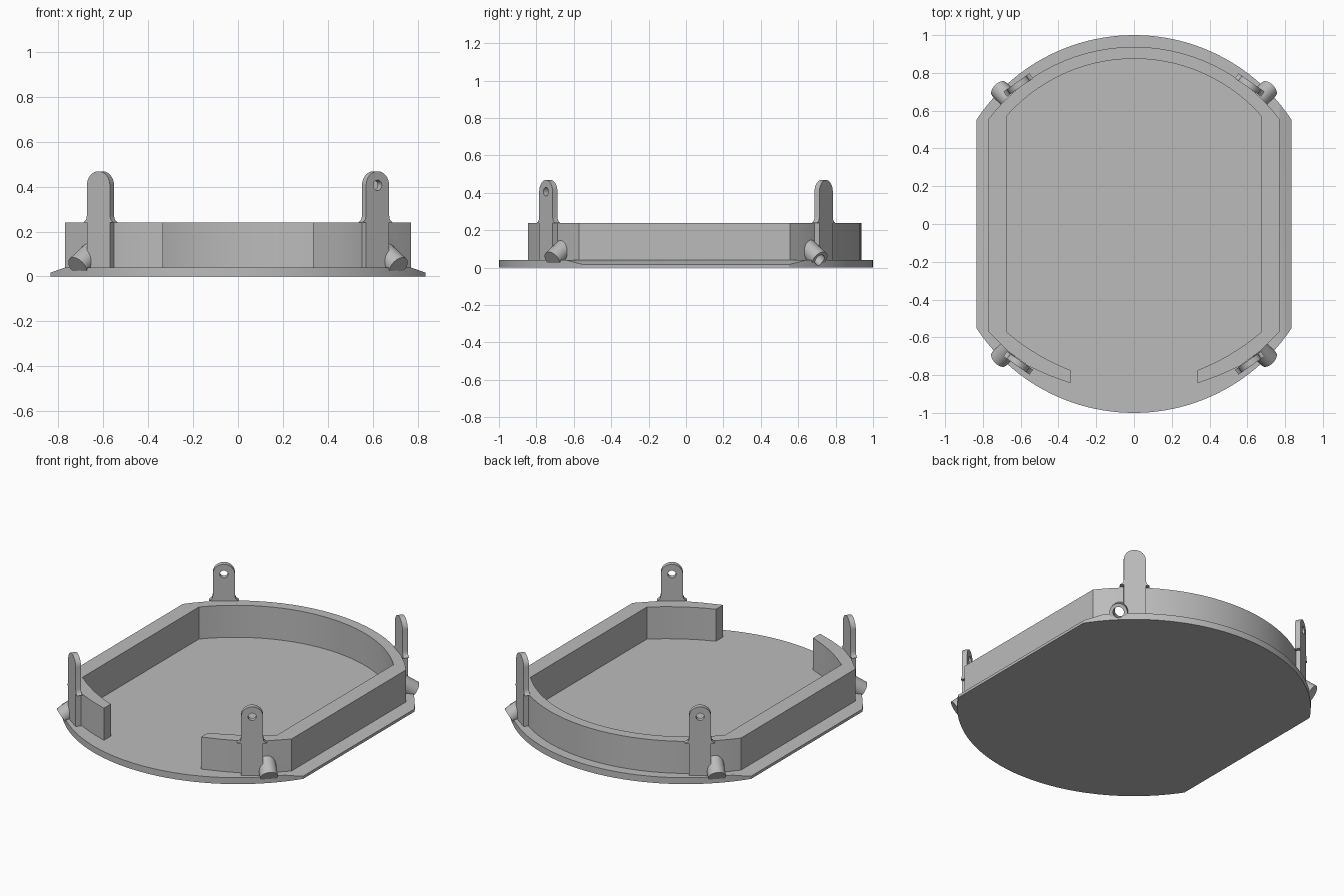
import bpy, bmesh
from math import sin, cos, pi, radians, sqrt, asin
from mathutils import Matrix, Vector

cube = bpy.data.objects.get("Cube")
if cube:
    bpy.data.objects.remove(cube, do_unlink=True)

grey = bpy.data.materials.new("grey_plastic")
grey.use_nodes = True
colour = (0.5, 0.5, 0.5, 1)
grey.diffuse_color = colour
grey.node_tree.nodes["Principled BSDF"].inputs["Base Color"].default_value = colour


def finish(name, bm, matrix=Matrix()):
    bm.transform(matrix)
    bmesh.ops.recalc_face_normals(bm, faces=bm.faces)
    mesh = bpy.data.meshes.new(name)
    bm.to_mesh(mesh)
    bm.free()
    mesh.materials.append(grey)
    obj = bpy.data.objects.new(name, mesh)
    bpy.context.collection.objects.link(obj)
    return obj


def prism(name, outline, low, high, matrix=Matrix()):
    bm = bmesh.new()
    face = bm.faces.new([bm.verts.new((x, y, low)) for x, y in outline])
    new = bmesh.ops.extrude_face_region(bm, geom=[face])["geom"]
    bmesh.ops.translate(bm, vec=(0, 0, high - low),
                        verts=[v for v in new if isinstance(v, bmesh.types.BMVert)])
    return finish(name, bm, matrix)


def rod(name, radius, start, end, matrix=Matrix(), sides=32):
    start, end = Vector(start), Vector(end)
    axis = end - start
    bm = bmesh.new()
    place = Matrix.Translation((start + end) / 2) @ axis.to_track_quat('Z', 'Y').to_matrix().to_4x4()
    bmesh.ops.create_cone(bm, cap_ends=True, segments=sides, radius1=radius,
                          radius2=radius, depth=axis.length, matrix=place)
    return finish(name, bm, matrix)


def cut(obj, cutter):
    cutter.hide_render = True
    mod = obj.modifiers.new("cut", 'BOOLEAN')
    mod.operation, mod.solver, mod.object = 'DIFFERENCE', 'EXACT', cutter
    bpy.context.view_layer.objects.active = obj
    bpy.ops.object.modifier_apply(modifier=mod.name)


def bow(x, y, crown, steps=28):
    """Arc from (x, y) over (0, crown) to (-x, y)."""
    sag = crown - y
    r = (x * x + sag * sag) / (2 * sag)
    half = asin(x / r)
    return [(r * sin(half * (1 - 2 * i / steps)),
             crown - r + r * cos(half * (1 - 2 * i / steps))) for i in range(steps + 1)]


# Base plate: round disc with two flat sides
flat = 0.835
side = asin(sqrt(1 - flat * flat))
disc = []
for turn in (0, pi):
    for i in range(49):
        a = turn + side + (pi - 2 * side) * i / 48
        disc.append((cos(a), sin(a)))
base = prism("base_plate", disc, 0, 0.04)

# Sloped upper edges along the flat sides
for s in (1, -1):
    wedge = prism("edge_cutter", [(0.77, 0.04), (0.90, -0.006), (0.90, 0.08), (0.77, 0.08)],
                  -1, 1, Matrix.Diagonal((s, 1, 1, 1)) @ Matrix.Rotation(pi / 2, 4, 'X'))
    cut(base, wedge)
    bpy.data.objects.remove(wedge, do_unlink=True)

# Upright wall: bowed at the back, open at the front
outer_front = [(0.335, -0.844), (0.45, -0.802), (0.56, -0.752), (0.67, -0.672), (0.77, -0.572)]
inner_front = [(0.335, -0.775), (0.42, -0.738), (0.50, -0.696), (0.59, -0.638), (0.672, -0.574)]


def band(front, back):
    return front + back + [(-x, y) for x, y in reversed(front)]


outer = band(outer_front, bow(0.77, 0.556, 0.938))
inner = band(inner_front, bow(0.672, 0.574, 0.875))
wall = prism("wall", outer + inner[::-1], 0.038, 0.24)

# Lug outline: round top, small flares where it meets the wall top
half = 0.0625
right = [(half, 0.038), (half, 0.24), (half + 0.022, 0.24), (half + 0.01, 0.247),
         (half + 0.003, 0.257), (half, 0.272)]
lug_outline = (right + [(half * cos(pi * i / 16), 0.406 + half * sin(pi * i / 16)) for i in range(17)]
               + [(-x, z) for x, z in reversed(right)])
lug_place = (Matrix.Translation((0.613, 0.736, 0)) @ Matrix.Rotation(radians(-35), 4, 'Z')
             @ Matrix.Rotation(pi / 2, 4, 'X'))

# Slanted spout axis, rising inwards
mouth = Vector((0.715, 0.715, 0.042))
inward = Vector((-cos(pi / 4) * cos(radians(34)), -sin(pi / 4) * cos(radians(34)), sin(radians(34))))

parts = [base, wall]
for sx, xname in ((1, "left"), (-1, "right")):
    for sy, yname in ((1, "back"), (-1, "front")):
        mirror = Matrix.Diagonal((sx, sy, 1, 1))
        tag = yname + "_" + xname
        lug = prism("lug_" + tag, lug_outline, -0.016, 0.016, mirror @ lug_place)
        pin = rod("pin_cutter", 0.023, (0, 0.406, -0.1), (0, 0.406, 0.1), mirror @ lug_place, 24)
        cut(lug, pin)
        spout = rod("spout_" + tag, 0.051, mouth, mouth + inward * 0.115, mirror)
        drill = rod("drill_cutter", 0.031, mouth - inward * 0.1, mouth + inward * 0.26, mirror)
        for obj in (spout, lug, wall, base):
            cut(obj, drill)
        for helper in (pin, drill):
            bpy.data.objects.remove(helper, do_unlink=True)
        parts += [lug, spout]

# Smooth the curved surfaces, keep the edges crisp
for obj in bpy.context.view_layer.objects:
    obj.select_set(obj in parts)
bpy.context.view_layer.objects.active = base
bpy.ops.object.shade_smooth_by_angle(angle=radians(28))
